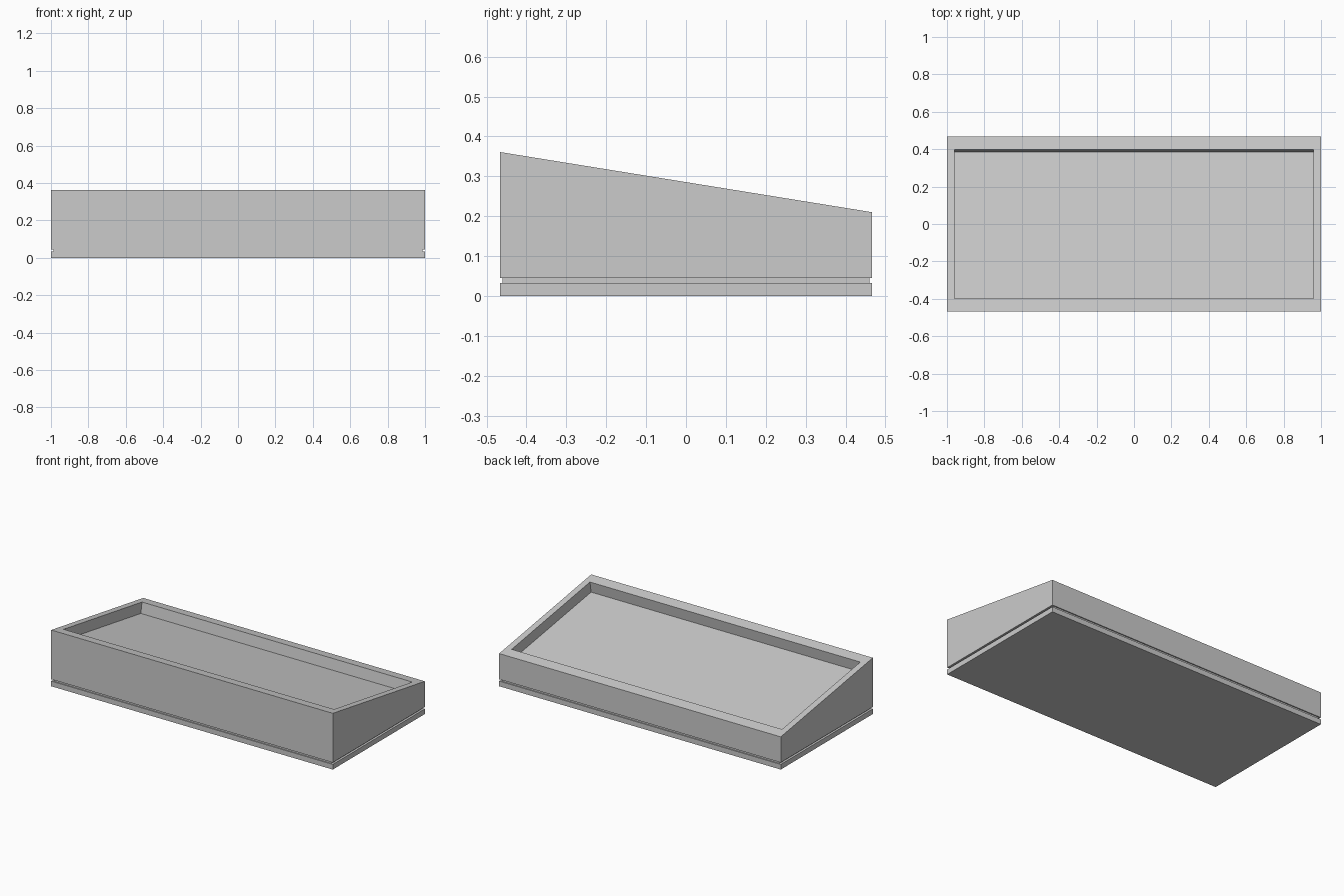
import bpy, bmesh
from mathutils import Vector

if "Cube" in bpy.data.objects:
    bpy.data.objects.remove(bpy.data.objects["Cube"])

HX, HY = 1.0, 0.467            # half width and half depth
Z_FRONT, Z_BACK = 0.361, 0.21  # top heights of the sloped case
Z_BASE, Z_GAP = 0.033, 0.045   # top of base plate, top of shadow gap


def wedge(name, hx, hy, z0, z_front, z_back):
    """Box with a sloped top; returns bmesh and its top face."""
    bm = bmesh.new()
    corners = [(-hx, -hy), (hx, -hy), (hx, hy), (-hx, hy)]
    low = [bm.verts.new((x, y, z0)) for x, y in corners]
    high = [bm.verts.new((x, y, z_front if y < 0 else z_back)) for x, y in corners]
    bm.faces.new(low[::-1])
    top = bm.faces.new(high)
    for i in range(4):
        j = (i + 1) % 4
        bm.faces.new((low[i], low[j], high[j], high[i]))
    bm.normal_update()
    return bm, top


def finish(name, bm):
    mesh = bpy.data.meshes.new(name)
    bm.to_mesh(mesh)
    bm.free()
    bpy.context.collection.objects.link(bpy.data.objects.new(name, mesh))


# Flat base plate and the inset strip forming the shadow gap
bm, _ = wedge("base_plate", HX, HY, 0, Z_BASE, Z_BASE)
finish("base_plate", bm)
bm, _ = wedge("gap_strip", HX - 0.014, HY - 0.007, Z_BASE, Z_GAP, Z_GAP)
finish("gap_strip", bm)

# Sloped case: rim inset, then a recess sunk square to the slope
bm, top = wedge("sloped_case", HX, HY, Z_GAP, Z_FRONT, Z_BACK)
normal = top.normal.copy()
bmesh.ops.inset_region(bm, faces=[top], thickness=0.04)
slope = (Z_BACK - Z_FRONT) / (2 * HY)
for v in top.verts:
    y = 0.397 if v.co.y > 0 else -0.397
    v.co = Vector((0.96 if v.co.x > 0 else -0.96, y,
                   (Z_FRONT + Z_BACK) / 2 + slope * y))
res = bmesh.ops.extrude_face_region(bm, geom=[top])
floor = [g for g in res["geom"] if isinstance(g, bmesh.types.BMVert)]
bmesh.ops.translate(bm, verts=floor, vec=normal * -0.07)
if top.is_valid:
    bmesh.ops.delete(bm, geom=[top], context='FACES_ONLY')
bmesh.ops.recalc_face_normals(bm, faces=bm.faces)
finish("sloped_case", bm)
